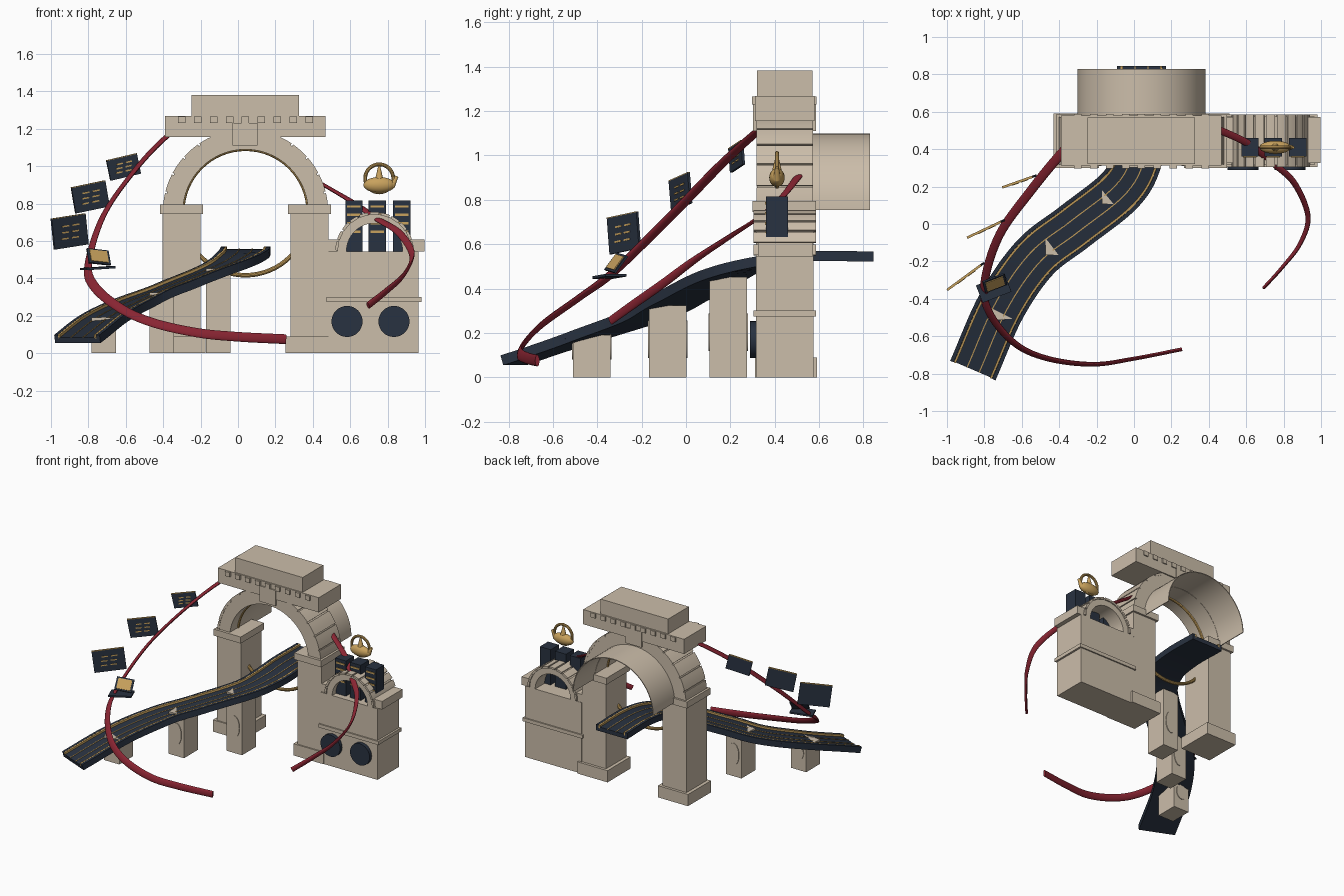
import bpy, bmesh, math
from mathutils import Vector, Matrix

if "Cube" in bpy.data.objects:
    bpy.data.objects.remove(bpy.data.objects["Cube"])


def material(name, rgb):
    m = bpy.data.materials.new(name)
    m.diffuse_color = (*rgb, 1)
    m.use_nodes = True
    m.node_tree.nodes["Principled BSDF"].inputs["Base Color"].default_value = m.diffuse_color
    return m


STONE = material("sandstone", (0.60, 0.51, 0.40))
NAVY = material("dark navy", (0.022, 0.032, 0.052))
GOLD = material("gold", (0.58, 0.36, 0.11))
RED = material("deep red", (0.25, 0.018, 0.032))


def finish(name, bm, mat, smooth=False):
    bmesh.ops.recalc_face_normals(bm, faces=bm.faces)
    me = bpy.data.meshes.new(name)
    bm.to_mesh(me)
    bm.free()
    me.materials.append(mat)
    ob = bpy.data.objects.new(name, me)
    bpy.context.collection.objects.link(ob)
    if smooth:
        bpy.context.view_layer.objects.active = ob
        ob.select_set(True)
        bpy.ops.object.shade_smooth_by_angle(angle=math.radians(40))
        ob.select_set(False)
    return ob


def plate(name, c, size, mat, frame=Matrix()):
    bm = bmesh.new()
    bmesh.ops.create_cube(bm, size=1, matrix=frame @ Matrix.Translation(c) @ Matrix.Diagonal((*size, 1)))
    return finish(name, bm, mat)


def block(name, x, y, z, mat=STONE):
    pairs = (x, y, z)
    return plate(name, [(a + b) / 2 for a, b in pairs], [b - a for a, b in pairs], mat)


def disc(name, c, rx, rz, depth, mat):
    bm = bmesh.new()
    m = Matrix.Translation(c) @ Matrix.Diagonal((rx, 1, rz, 1)) @ Matrix.Rotation(math.pi / 2, 4, 'X')
    bmesh.ops.create_cone(bm, cap_ends=True, segments=32, radius1=1, radius2=1, depth=depth, matrix=m)
    return finish(name, bm, mat, True)


def arch(name, cx, cz, r0, r1, y, a0=0, a1=180, n=32):
    # ring sector in the xz plane, extruded along y
    bm = bmesh.new()
    rows = []
    for i in range(n + 1):
        a = math.radians(a0 + (a1 - a0) * i / n)
        rows.append([bm.verts.new((cx + r * math.cos(a), yy, cz + r * math.sin(a)))
                     for r, yy in ((r0, y[0]), (r1, y[0]), (r1, y[1]), (r0, y[1]))])
    for p, q in zip(rows, rows[1:]):
        for k in range(4):
            bm.faces.new((p[k], p[(k + 1) % 4], q[(k + 1) % 4], q[k]))
    bm.faces.new(rows[0])
    bm.faces.new(rows[-1])
    return finish(name, bm, STONE, True)


def ring(name, c, r, tube, mat):
    # vertical ring facing the front
    bpy.ops.mesh.primitive_torus_add(location=c, rotation=(math.pi / 2, 0, 0), major_radius=r,
                                     minor_radius=tube, major_segments=64, minor_segments=10)
    ob = bpy.context.object
    ob.name = name
    ob.data.materials.append(mat)
    bpy.ops.object.shade_smooth_by_angle()
    ob.select_set(False)


def spline(pts, n=8):
    p = [Vector(q) for q in pts]
    p = [2 * p[0] - p[1]] + p + [2 * p[-1] - p[-2]]
    out = []
    for i in range(1, len(p) - 2):
        a, b, c, d = p[i - 1:i + 3]
        for k in range(n):
            t = k / n
            out.append(0.5 * (2 * b + (c - a) * t + (2 * a - 5 * b + 4 * c - d) * t * t
                              + (3 * b - a - 3 * c + d) * t ** 3))
    return out + [p[-2]]


def sweep(name, path, section, mat, twist=0):
    # carries a cross-section along a path, rolling by twist
    bm = bmesh.new()
    rows = []
    last = len(path) - 1
    for i, p in enumerate(path):
        d = (path[min(i + 1, last)] - path[max(i - 1, 0)]).normalized()
        side = d.cross(Vector((0, 0, 1))).normalized()
        side = Matrix.Rotation(twist * i / last, 3, d) @ side
        up = side.cross(d)
        rows.append([bm.verts.new(p + side * u + up * v) for u, v in section])
    n = len(section)
    for p, q in zip(rows, rows[1:]):
        for k in range(n):
            bm.faces.new((p[k], p[(k + 1) % n], q[(k + 1) % n], q[k]))
    bm.faces.new(rows[0])
    bm.faces.new(rows[-1])
    return finish(name, bm, mat, True)


def strip(u0, u1, v0, v1):
    return [(u0, v0), (u1, v0), (u1, v1), (u0, v1)]


# Main gateway piers with bases and capitals, mirrored about the arch centre
CX, CZ = 0.04, 0.755
for side, label in ((-1, "left"), (1, "right")):
    for part, half, y, z in (("pier", 0.102, (0.32, 0.57), (0, 0.75)),
                             ("pier_base", 0.128, (0.31, 0.59), (0, 0.09)),
                             ("pier_capital", 0.115, (0.30, 0.585), (0.745, 0.795))):
        x = CX + side * 0.342
        block(f"{label}_{part}", (x - half, x + half), y, z)

# Main arch, raised voussoirs and barrel vault behind
arch("main_arch", CX, CZ, 0.335, 0.432, (0.32, 0.57))
for i in range(13):
    a = i * 180 / 13
    arch("main_voussoir", CX, CZ, 0.425, 0.442, (0.318, 0.572), a + 0.6, a + 13.2, 4)
arch("barrel_vault", CX, CZ, 0.337, 0.343, (0.34, 0.83))
ring("arch_ring", (CX, 0.42, CZ), 0.338, 0.012, GOLD)

# Cornice, attic, keystone and dentils
block("cornice", (-0.39, 0.468), (0.312, 0.58), (1.155, 1.268))
block("attic", (-0.248, 0.326), (0.32, 0.57), (1.26, 1.382))
block("keystone", (-0.03, 0.105), (0.303, 0.585), (1.11, 1.23))
for i in range(9):
    x = -0.30 + i * 0.085
    for y in ((0.298, 0.32), (0.57, 0.588)):
        block("dentil", (x - 0.02, x + 0.02), y, (1.23, 1.265))

# Side building with string course, imposts and small arch
block("side_building", (0.485, 0.965), (0.315, 0.575), (0, 0.545))
block("string_course", (0.472, 0.98), (0.305, 0.585), (0.275, 0.302))
block("right_impost", (0.88, 0.998), (0.325, 0.572), (0.545, 0.607))
block("left_impost", (0.48, 0.58), (0.325, 0.572), (0.545, 0.607))
arch("small_arch", 0.73, 0.545, 0.15, 0.2, (0.315, 0.575))
for i in range(11):
    a = i * 180 / 11
    arch("small_voussoir", 0.73, 0.545, 0.195, 0.21, (0.305, 0.585), a + 1.5, a + 14.8, 3)
for x in (0.583, 0.834):
    disc("round_window", (x, 0.303, 0.17), 0.083, 0.083, 0.03, NAVY)

# Dark cabinets with gold stripes
for x in (0.62, 0.745, 0.875):
    block("cabinet", (x - 0.046, x + 0.046), (0.36, 0.46), (0.545, 0.816), NAVY)
    for k in range(4):
        z = 0.785 - k * 0.045
        block("cabinet_stripe", (x - 0.036, x + 0.036), (0.355, 0.361), (z - 0.006, z + 0.006), GOLD)

# Gold pot with hoop handle and spout
bm = bmesh.new()
bmesh.ops.create_uvsphere(bm, u_segments=24, v_segments=12, radius=1,
                          matrix=Matrix.Translation((0.755, 0.41, 0.9)) @ Matrix.Diagonal((0.085, 0.035, 0.042, 1)))
finish("pot_body", bm, GOLD, True)
ring("pot_handle", (0.755, 0.41, 0.935), 0.075, 0.01, GOLD)
bm = bmesh.new()
bmesh.ops.create_cone(bm, cap_ends=True, segments=12, radius1=0.022, radius2=0.003, depth=0.08,
                      matrix=Matrix.Translation((0.755, 0.41, 0.97)))
finish("pot_finial", bm, GOLD, True)
bm = bmesh.new()
bmesh.ops.create_cone(bm, cap_ends=True, segments=12, radius1=0.018, radius2=0.008, depth=0.06,
                      matrix=Matrix.Translation((0.836, 0.41, 0.92)) @ Matrix.Rotation(0.5, 4, 'Y'))
finish("pot_spout", bm, GOLD, True)

# Curving road with gold edge rails and lane lines
road = spline([(-0.86, -0.78, 0.085), (-0.71, -0.44, 0.20), (-0.53, -0.18, 0.29), (-0.32, -0.015, 0.375),
               (-0.075, 0.18, 0.475), (0.02, 0.35, 0.53), (0.04, 0.56, 0.555), (0.04, 0.845, 0.553)])
sweep("road", road, strip(-0.132, 0.132, -0.032, 0), NAVY)
for s in (-1, 1):
    sweep("road_kerb", road, strip(s * 0.122 - 0.010, s * 0.122 + 0.010, -0.01, 0.014), NAVY)
    sweep("road_rail", road, strip(s * 0.105 - 0.006, s * 0.105 + 0.006, -0.01, 0.014), GOLD)
    sweep("lane_line", road, strip(s * 0.035 - 0.003, s * 0.035 + 0.003, -0.005, 0.003), GOLD)

# Stone road supports with oval bosses front and back
for x, y, top in ((-0.105, 0.19, 0.452), (-0.408, -0.082, 0.324), (-0.718, -0.425, 0.19)):
    block("road_support", (x - 0.065, x + 0.065), (y - 0.084, y + 0.084), (0, top))
    rz = min(0.085, top * 0.3)
    for s in (-1, 1):
        disc("support_boss", (x, y + s * 0.084, top * 0.25 + 0.09), 0.045, rz, 0.01, STONE)

# Flat red ribbons, turning from level to upright
oval = [(0.026 * math.cos(i * math.pi / 8), 0.010 * math.sin(i * math.pi / 8)) for i in range(16)]
sweep("left_ribbon", spline([(-0.25, 0.51, 1.24), (-0.385, 0.38, 1.155), (-0.55, 0.18, 0.98), (-0.72, -0.06, 0.735),
                             (-0.80, -0.32, 0.48), (-0.77, -0.48, 0.36), (-0.636, -0.64, 0.245),
                             (-0.46, -0.72, 0.165), (-0.22, -0.75, 0.11), (0.0, -0.72, 0.088),
                             (0.256, -0.67, 0.075)]), oval, RED, math.pi / 2)
sweep("right_ribbon", spline([(0.44, 0.51, 0.91), (0.61, 0.43, 0.81), (0.75, 0.32, 0.715), (0.86, 0.214, 0.645),
                              (0.93, 0.04, 0.53), (0.887, -0.107, 0.42), (0.79, -0.235, 0.33),
                              (0.695, -0.34, 0.255)]), [(u * 0.75, v * 0.9) for u, v in oval], RED, math.pi / 2)


def facing(c, w, up=(0, 0, 1)):
    # frame with local x along w, local z upward, front on local -y
    x = Vector(w).normalized()
    z = Vector(up)
    z = (z - x * z.dot(x)).normalized()
    m = Matrix((x, z.cross(x), z)).transposed().to_4x4()
    m.translation = c
    return m


# Hanging sign boards with gold marks
for c, w, h in (((-0.9, -0.28, 0.65), (0.19, 0.14, 0.03), 0.165),
                ((-0.79, -0.025, 0.835), (0.19, 0.09, 0.04), 0.14),
                ((-0.612, 0.228, 0.995), (0.17, 0.06, 0.04), 0.11)):
    f = facing(c, w)
    wide = Vector(w).length * 0.95
    plate("sign_board", (0, 0, 0), (wide, 0.012, h), NAVY, f)
    plate("sign_trim", (0, 0, h / 2), (wide, 0.013, 0.004), GOLD, f)
    for row in (-1, 0, 1):
        for col in (-1, 1):
            plate("sign_mark", (col * wide * 0.15 + row * 0.006, -0.007, row * h * 0.2),
                  (wide * 0.2, 0.004, 0.008), GOLD, f)

# Small folding lectern on the ribbon
f = facing((-0.75, -0.345, 0.455), (0.9, 0.35, 0.06))
plate("lectern_base", (0, 0, 0), (0.165, 0.10, 0.012), NAVY, f)
f = facing((-0.745, -0.315, 0.515), (0.9, 0.35, -0.1), (-0.15, 0.55, 0.75))
plate("lectern_panel", (0, 0, 0), (0.125, 0.010, 0.095), NAVY, f)
plate("lectern_face", (0, -0.007, 0), (0.10, 0.005, 0.075), GOLD, f)
